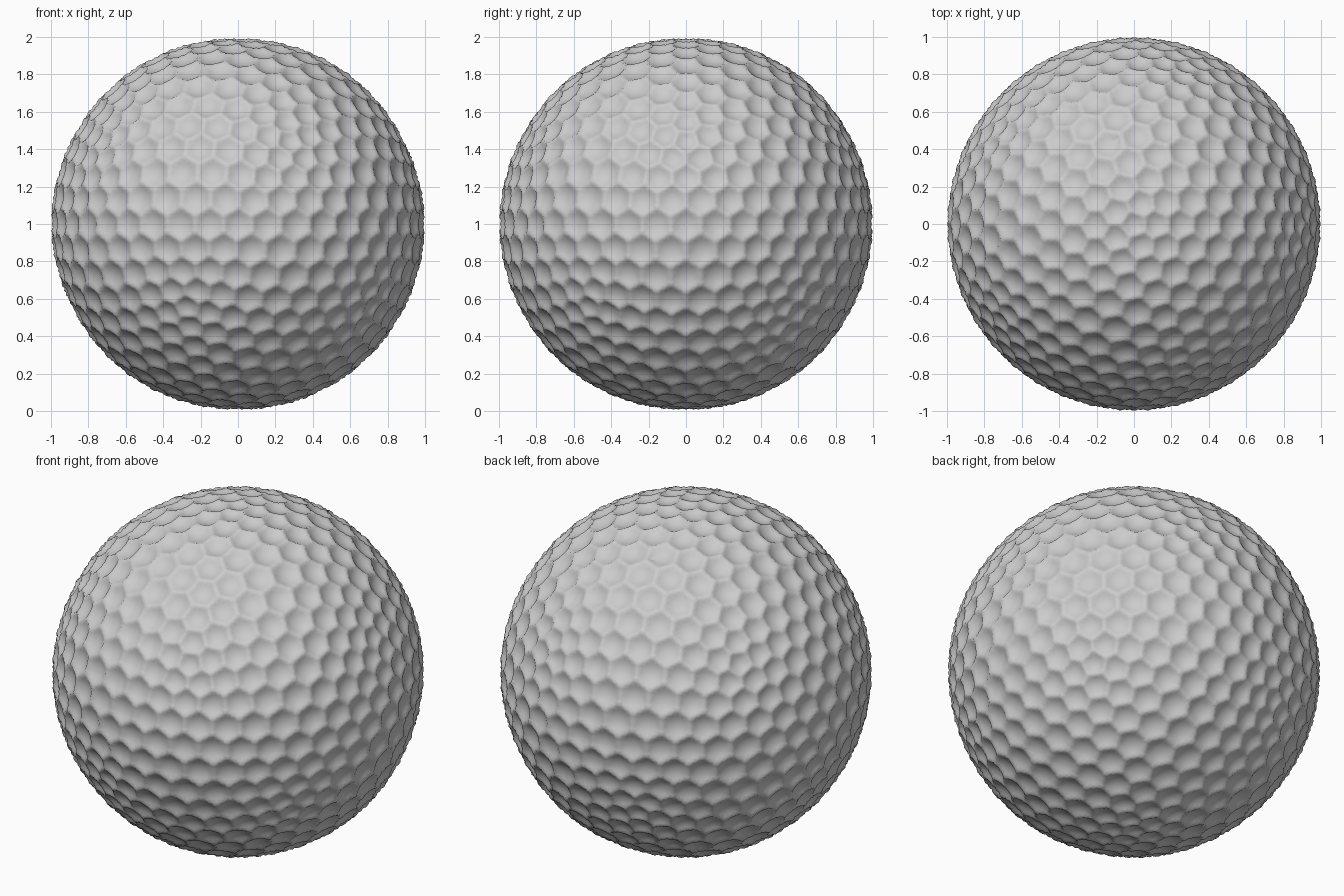
import bpy, bmesh, math
from mathutils import Vector, kdtree

if "Cube" in bpy.data.objects:
    bpy.data.objects.remove(bpy.data.objects["Cube"])

DEPTH = 0.03

# Dimple centres: vertices of a coarse geodesic sphere
coarse = bmesh.new()
bmesh.ops.create_icosphere(coarse, subdivisions=4, radius=1)
centres = [v.co.normalized() for v in coarse.verts]
coarse.free()
tree = kdtree.KDTree(len(centres))
for i, c in enumerate(centres):
    tree.insert(c, i)
tree.balance()

# Fine sphere pressed inward around every centre
bm = bmesh.new()
bmesh.ops.create_icosphere(bm, subdivisions=7, radius=1)
for v in bm.verts:
    n = v.co.normalized()
    near = tree.find_n(n, 3)
    d1, d2 = near[0][2], near[1][2]
    t = min(1, 2 * d1 / (d1 + d2))
    s = min(1, d1 / 0.082)
    u = 0.5 * t + 0.5 * s            # between hexagonal and round bowls
    v.co = n * (1 - DEPTH * (1 - u ** 2.2))

# Tiny pit on the back upper side
pit = Vector((-0.10, 0.46, 0.88)).normalized()
hit = min(bm.verts, key=lambda v: (v.co.normalized() - pit).length)
hit.co *= 0.985

for v in bm.verts:
    v.co.z += 1
for f in bm.faces:
    f.smooth = True
me = bpy.data.meshes.new("dimpled_ball")
bm.to_mesh(me)
bm.free()
ball = bpy.data.objects.new("dimpled_ball", me)
bpy.context.collection.objects.link(ball)
